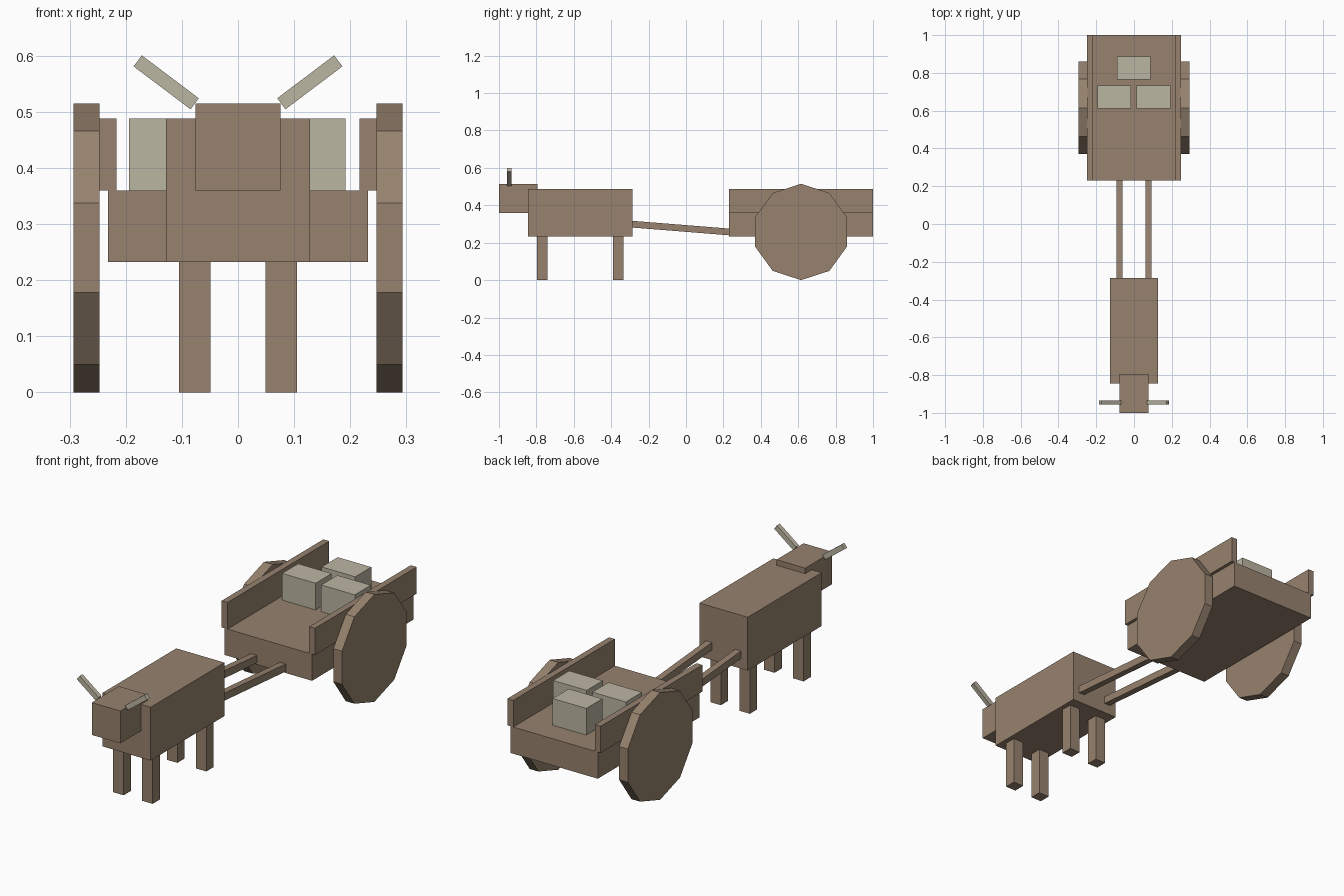
import bpy
from math import radians, pi, atan2, hypot
from mathutils import Vector

cube = bpy.data.objects.get("Cube")
if cube:
    bpy.data.objects.remove(cube, do_unlink=True)


def material(name, rgb):
    m = bpy.data.materials.new(name)
    m.use_nodes = True
    m.diffuse_color = (*rgb, 1)
    m.node_tree.nodes["Principled BSDF"].inputs["Base Color"].default_value = (*rgb, 1)
    return m


brown = material("brown", (0.31, 0.225, 0.157))
stone = material("pale_stone", (0.50, 0.465, 0.36))


def finish(name, mat):
    ob = bpy.context.object
    ob.name = name
    ob.data.materials.append(mat)
    return ob


def box(name, lo, hi, mat=brown):
    """Box between two opposite corners."""
    lo, hi = Vector(lo), Vector(hi)
    bpy.ops.mesh.primitive_cube_add(size=1, location=(lo + hi) / 2)
    bpy.context.object.scale = hi - lo
    return finish(name, mat)


def tilted(name, centre, size, rotation, mat):
    bpy.ops.mesh.primitive_cube_add(size=1, location=centre, rotation=rotation)
    bpy.context.object.scale = size
    return finish(name, mat)


# Animal body and head
box("body", (-0.128, -0.845, 0.232), (0.128, -0.285, 0.488))
box("head", (-0.076, -1, 0.36), (0.076, -0.795, 0.515))

# Cart bed
box("cart_bed", (-0.232, 0.23, 0.232), (0.232, 1, 0.36))

# Shaft slope from the animal's rump down to the cart
rump, cart = Vector((0, -0.30, 0.300)), Vector((0, 0.25, 0.256))
run = cart - rump

for side, s in (("left", 1), ("right", -1)):
    # Legs
    for end, y in (("front", -0.797), ("rear", -0.39)):
        box(f"{end}_leg_{side}", (s * 0.077 - 0.028, y, 0),
            (s * 0.077 + 0.028, y + 0.056, 0.232))
    # Horns leaning outwards
    tilted(f"horn_{side}", (s * 0.128, -0.945, 0.5525), (0.127, 0.022, 0.0245),
           (0, -s * radians(37), 0), stone)
    # Shafts
    tilted(f"shaft_{side}", (rump + cart) / 2 + Vector((s * 0.077, 0, 0)),
           (0.031, run.length, 0.036), (atan2(run.z, run.y), 0, 0), brown)
    # Side boards
    box(f"side_board_{side}", (s * 0.232 - 0.0155, 0.23, 0.36),
        (s * 0.232 + 0.0155, 1, 0.488))
    # Ten-sided wheels with a corner at the top
    bpy.ops.mesh.primitive_cylinder_add(vertices=10, radius=0.2575, depth=0.046,
                                        location=(s * 0.27, 0.615, 0.2575),
                                        rotation=(0, pi / 2, 0))
    wheel = finish(f"wheel_{side}", brown)
    wheel.rotation_euler = (pi / 2, 0, pi / 2)

# Stone blocks carried on the bed
for name, x, y in (("left", 0.103, 0.672), ("right", -0.105, 0.672), ("rear", -0.002, 0.825)):
    box(f"block_{name}", (x - 0.089, y - 0.061, 0.36), (x + 0.089, y + 0.061, 0.488), stone)
